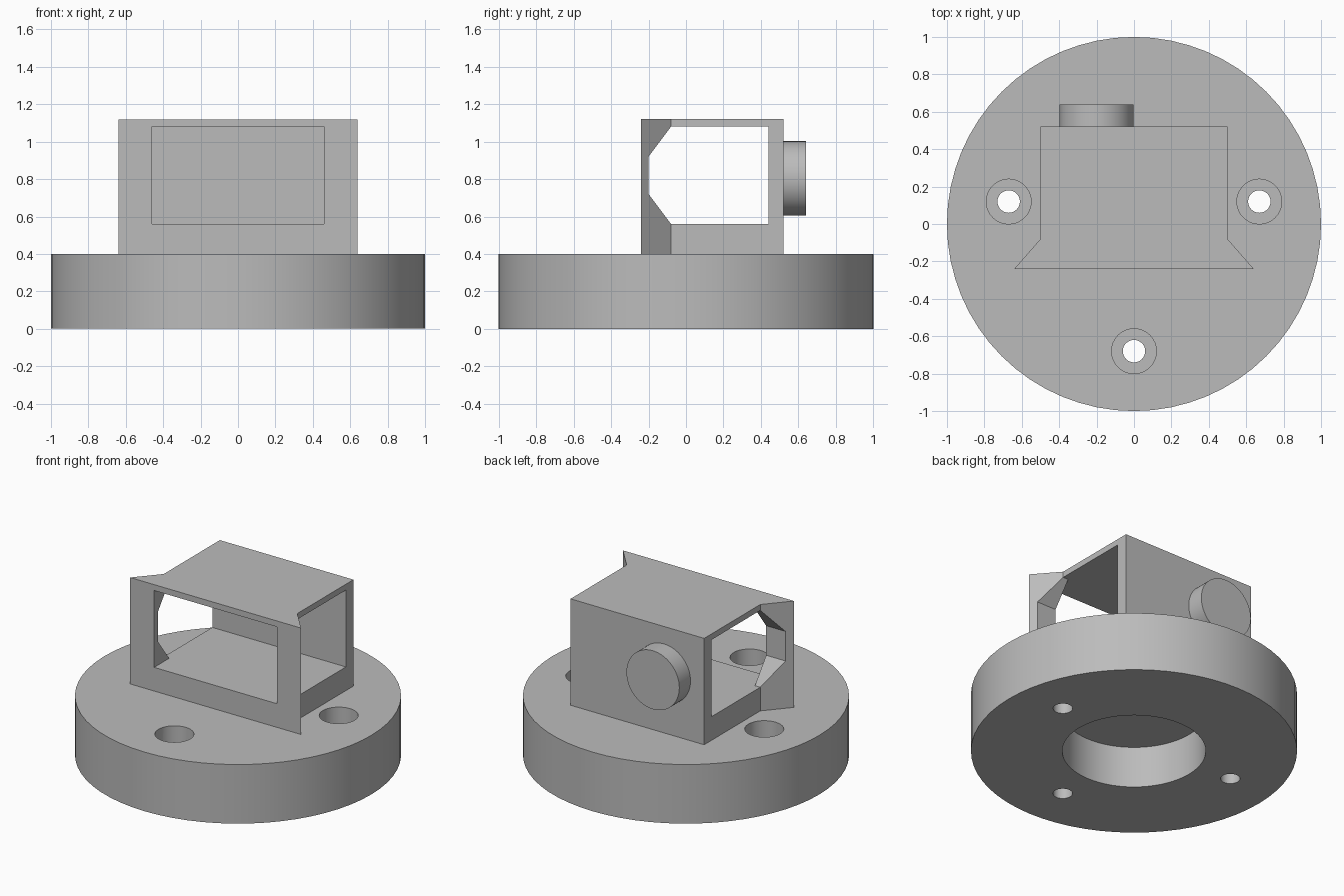
import bpy, bmesh, math
from mathutils import Matrix, Vector

cube = bpy.data.objects.get("Cube")
if cube:
    bpy.data.objects.remove(cube)

# One grey material for everything
grey = bpy.data.materials.new("plain grey")
grey.use_nodes = True
COLOUR = (0.5, 0.5, 0.5, 1)
grey.diffuse_color = COLOUR
grey.node_tree.nodes["Principled BSDF"].inputs["Base Color"].default_value = COLOUR


def finish(name, bm):
    bmesh.ops.recalc_face_normals(bm, faces=bm.faces)
    mesh = bpy.data.meshes.new(name)
    bm.to_mesh(mesh)
    bm.free()
    mesh.materials.append(grey)
    obj = bpy.data.objects.new(name, mesh)
    bpy.context.collection.objects.link(obj)
    return obj


def prism(name, profile, offset):
    """Extrude a closed outline of 3D points along an offset."""
    bm = bmesh.new()
    face = bm.faces.new([bm.verts.new(p) for p in profile])
    out = bmesh.ops.extrude_face_region(bm, geom=[face], use_keep_orig=True)
    verts = [v for v in out["geom"] if isinstance(v, bmesh.types.BMVert)]
    bmesh.ops.translate(bm, verts=verts, vec=Vector(offset))
    return finish(name, bm)


def cylinder(name, x, y, z0, z1, radius, sides=64):
    bm = bmesh.new()
    bmesh.ops.create_cone(bm, cap_ends=True, segments=sides, radius1=radius, radius2=radius,
                          depth=z1 - z0, matrix=Matrix.Translation((x, y, (z0 + z1) / 2)))
    return finish(name, bm)


def cut(target, cutters):
    for c in cutters:
        mod = target.modifiers.new(c.name, "BOOLEAN")
        mod.operation = "DIFFERENCE"
        mod.solver = "EXACT"
        mod.object = c
        bpy.context.view_layer.objects.active = target
        bpy.ops.object.modifier_apply(modifier=mod.name)
        bpy.data.objects.remove(c)


def smooth(obj):
    bpy.ops.object.select_all(action="DESELECT")
    obj.select_set(True)
    bpy.context.view_layer.objects.active = obj
    bpy.ops.object.shade_smooth_by_angle(angle=math.radians(30))


# Round base with a recess underneath and three counterbored screw holes
base = cylinder("round_base", 0, 0, 0, 0.4, 1)
cutters = [cylinder("recess_cutter", 0, 0, -0.1, 0.28, 0.44)]
for x, y in ((-0.67, 0.12), (0.67, 0.12), (0, -0.68)):
    cutters.append(cylinder("screw_hole_cutter", x, y, -0.1, 0.5, 0.06, 32))
    cutters.append(cylinder("counterbore_cutter", x, y, 0.2, 0.5, 0.12, 32))
cut(base, cutters)
smooth(base)

# Housing with a flared front
half = [(0.5, 0.52), (0.5, -0.08), (0.64, -0.24)]
outline = half + [(-x, y) for x, y in reversed(half)]
housing = prism("housing", [(x, y, 0.39) for x, y in outline], (0, 0, 0.73))

# Front window, and a side opening that narrows behind the front frame
window = prism("window_cutter", [(x, -0.4, z) for x, z in
               ((-0.46, 0.56), (0.46, 0.56), (0.46, 1.08), (-0.46, 1.08))], (0, 0.84, 0))
side = prism("side_cutter", [(-1, y, z) for y, z in
             ((0.44, 0.56), (-0.08, 0.56), (-0.2, 0.72), (-0.2, 0.92),
              (-0.08, 1.08), (0.44, 1.08))], (2, 0, 0))
cut(housing, [window, side])

# Round knob on the back wall
knob = cylinder("back_knob", 0, 0, -0.01, 0.12, 0.198)
knob.data.transform(Matrix.Translation((-0.2, 0.52, 0.804)) @ Matrix.Rotation(-math.pi / 2, 4, "X"))
smooth(knob)
